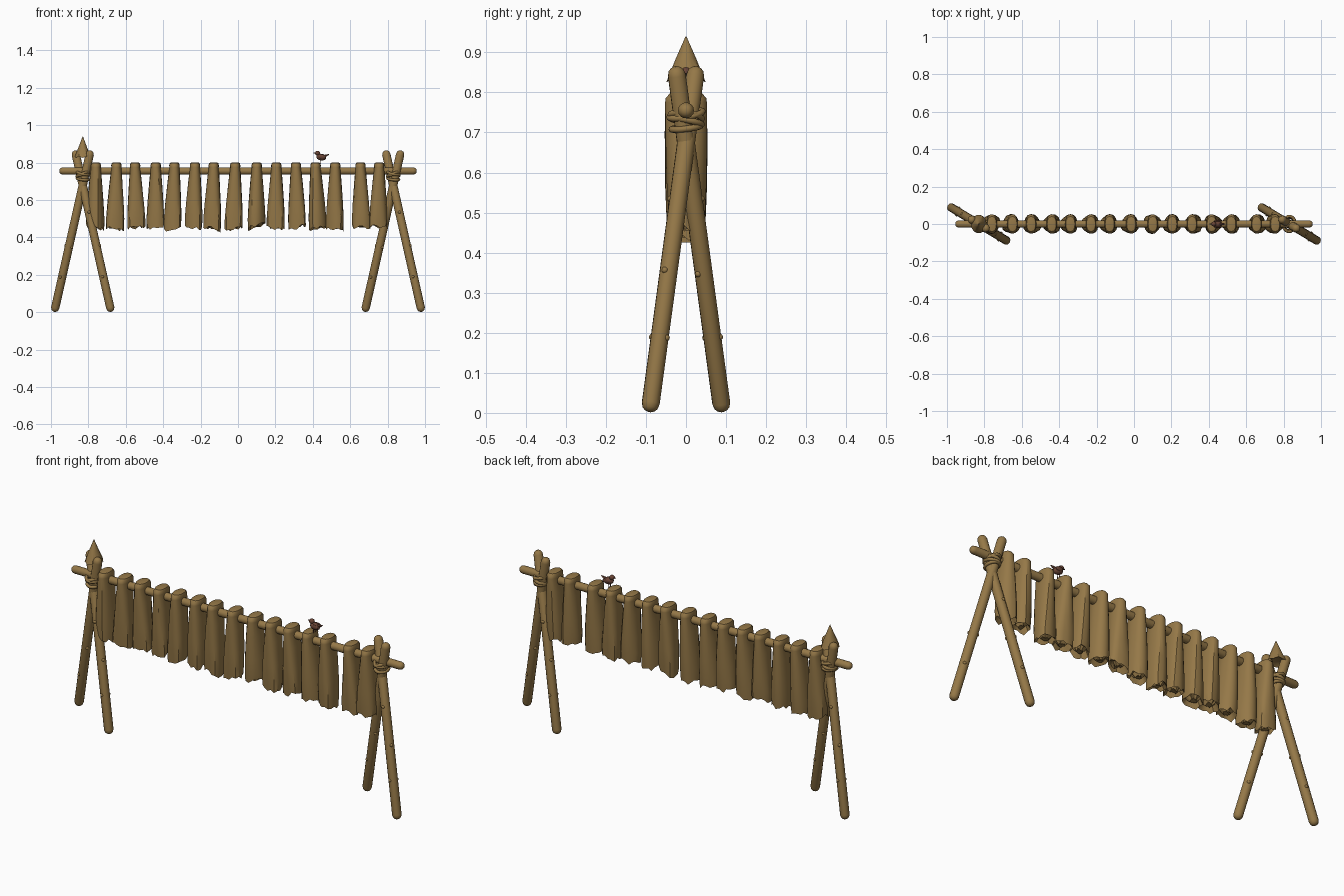
import bpy, bmesh, math, random
from mathutils import Vector, Matrix

if "Cube" in bpy.data.objects:
    bpy.data.objects.remove(bpy.data.objects["Cube"])

random.seed(7)


def material(name, rgb):
    m = bpy.data.materials.new(name)
    m.diffuse_color = (*rgb, 1)
    m.use_nodes = True
    m.node_tree.nodes["Principled BSDF"].inputs["Base Color"].default_value = m.diffuse_color
    return m


TAN = material("tan_brown", (0.30, 0.188, 0.064))
RUSSET = material("russet_brown", (0.14, 0.058, 0.036))


def finish(bm, name, mat, angle=40):
    bmesh.ops.recalc_face_normals(bm, faces=bm.faces)
    me = bpy.data.meshes.new(name)
    bm.to_mesh(me)
    bm.free()
    ob = bpy.data.objects.new(name, me)
    bpy.context.collection.objects.link(ob)
    me.materials.append(mat)
    bpy.ops.object.select_all(action='DESELECT')
    ob.select_set(True)
    bpy.context.view_layer.objects.active = ob
    bpy.ops.object.shade_smooth_by_angle(angle=math.radians(angle))
    return ob


def skin(bm, rings, cap_start=True, cap_end=True):
    """Bridge successive rings of points with quads."""
    loops = [[bm.verts.new(p) for p in r] for r in rings]
    n = len(loops[0])
    for a, b in zip(loops, loops[1:]):
        for i in range(n):
            j = (i + 1) % n
            bm.faces.new((a[i], a[j], b[j], b[i]))
    if cap_start:
        bm.faces.new(loops[0])
    if cap_end:
        bm.faces.new(loops[-1])
    return loops


def pole(name, a, b, r, knots=()):
    """Round-ended log from a to b with small knots along it."""
    a, b = Vector(a), Vector(b)
    d = (b - a).normalized()
    q = d.to_track_quat('Z', 'Y')
    prof = [(a, -math.cos(t) * r, math.sin(t) * r) for t in (0.25, 0.6, 1.0, math.pi / 2)]
    prof += [(b, math.cos(t) * r, math.sin(t) * r) for t in (math.pi / 2, 1.0, 0.6, 0.25)]
    rings = [[c + d * h + q @ Vector((math.cos(k * math.tau / 14) * s,
                                      math.sin(k * math.tau / 14) * s, 0))
              for k in range(14)] for c, h, s in prof]
    bm = bmesh.new()
    skin(bm, rings)
    for t, ang in knots:
        p = a.lerp(b, t) + q @ Vector((math.cos(ang), math.sin(ang), 0)) * r * 0.85
        bmesh.ops.create_icosphere(bm, subdivisions=2, radius=0.0085,
                                   matrix=Matrix.Translation(p))
    return finish(bm, name, TAN, 50)


def rope_ring(bm, centre, rx, ry, tilt_x, tilt_y, r=0.008):
    """Elliptical rope loop."""
    M = Matrix.Translation(centre) @ Matrix.Rotation(tilt_x, 4, 'X') @ Matrix.Rotation(tilt_y, 4, 'Y')
    rings = []
    for i in range(25):
        a = i * math.tau / 24
        c, s = math.cos(a), math.sin(a)
        rings.append([M @ Vector((c * (rx + r * math.cos(b)), s * (ry + r * math.cos(b)),
                                  r * math.sin(b)))
                      for b in [k * math.tau / 8 for k in range(8)]])
    skin(bm, rings, False, False)
    bmesh.ops.remove_doubles(bm, verts=bm.verts, dist=1e-5)


# Crossbar
pole("crossbar", (-0.936, 0, 0.755), (0.936, 0, 0.755), 0.02)

# Crossed legs and rope lashing at each end
for side, cx in (("left", -0.83), ("right", 0.83)):
    for s, nm in ((1, "a"), (-1, "b")):
        pole(f"{side}_leg_{nm}", (cx - 0.147 * s, 0.088 * s, 0.024),
             (cx + 0.037 * s, -0.023 * s, 0.843), 0.0225,
             ((0.2, 0.3), (0.2, 3.2), (0.4, 1.6), (0.4, 4.5), (0.62, 0.6)))
    bm = bmesh.new()
    for z, rx, ry, tx, ty in ((0.712, 0.030, 0.036, 0.12, 0.10), (0.728, 0.032, 0.040, -0.2, -0.12),
                              (0.745, 0.033, 0.042, 0.18, 0.22), (0.738, 0.034, 0.040, -0.1, -0.35)):
        rope_ring(bm, (cx, 0, z), rx, ry, tx, ty)
    finish(bm, f"{side}_lashing", TAN, 60)

# Pointed cap with a ragged skirt on the left frame
bm = bmesh.new()
rings = []
for z, r in ((0.94, 0.001), (0.885, 0.024), (0.833, 0.047), (0.838, 0.030)):
    rings.append([(-0.83 + 0.9 * r * math.cos(k * math.tau / 12), r * 1.05 * math.sin(k * math.tau / 12),
                   z - (0.008 * (k % 2) if r > 0.04 else 0)) for k in range(12)])
skin(bm, rings)
finish(bm, "pointed_cap", TAN, 35)

# Hanging cloth strips draped over the bar
N = 16
PROFILE = ((0.801, 0.014, 0.022), (0.798, 0.024, 0.040), (0.785, 0.028, 0.051), (0.775, 0.027, 0.052),
           (0.70, 0.034, 0.052), (0.58, 0.043, 0.050), (0.50, 0.047, 0.046), (0.455, 0.046, 0.042))


def cloth_strip(i, x):
    lean = random.uniform(-0.010, 0.010)
    twist = random.uniform(-0.25, 0.25)
    ph = random.uniform(0, math.tau)
    slant = random.uniform(-0.012, 0.012)
    drop = random.uniform(-0.006, 0.008)
    jag = [random.uniform(-0.016, 0.008) for _ in range(N)]

    def point(z, rx, ry, k, t):
        a = k * math.tau / N
        fold = 1 + 0.10 * t * math.cos(3 * a + ph)
        c, s = math.cos(a), math.sin(a)
        # slightly boxy section
        c = math.copysign(abs(c) ** 0.85, c) * rx * fold
        s = math.copysign(abs(s) ** 0.85, s) * ry * fold
        w = twist * t
        return Vector((x + lean * t + c * math.cos(w) - s * math.sin(w),
                       c * math.sin(w) + s * math.cos(w), z))

    rings = []
    for z, rx, ry in PROFILE:
        t = max(0, (0.775 - z) / 0.32)
        rings.append([point(z, rx, ry, k, t) for k in range(N)])
    # ragged hem, then the crumpled inside
    for k, p in enumerate(rings[-1]):
        p.z += drop + jag[k] + slant * math.cos(k * math.tau / N)
    for scale, up in ((0.7, 0.022), (0.35, 0.004)):
        rings.append([point(0.455 + up + drop + jag[(k * 3) % N] * 0.6,
                            0.046 * scale, 0.042 * scale, k, 1) for k in range(N)])
    bm = bmesh.new()
    skin(bm, rings)
    finish(bm, f"cloth_strip_{i}", TAN, 35)


XS = (-0.76, -0.65, -0.55, -0.44, -0.34, -0.23, -0.13, -0.015,
      0.10, 0.205, 0.31, 0.415, 0.52, 0.655, 0.755)
for i, x in enumerate(XS):
    cloth_strip(i + 1, x)

# Small bird perched on a strip, facing left
bm = bmesh.new()


def blob(loc, size, tilt=0):
    M = Matrix.Translation(loc) @ Matrix.Rotation(tilt, 4, 'Y') @ Matrix.Diagonal((*size, 1))
    bmesh.ops.create_uvsphere(bm, u_segments=12, v_segments=8, radius=1, matrix=M)


def spike(loc, r, length, rot):
    M = Matrix.Translation(loc) @ Matrix.Rotation(rot, 4, 'Y')
    bmesh.ops.create_cone(bm, segments=6, radius1=r, radius2=r * 0.25, depth=length,
                          cap_ends=True, matrix=M)


blob((0.445, 0, 0.829), (0.027, 0.018, 0.018), 0.15)       # body
blob((0.426, 0, 0.850), (0.014, 0.013, 0.013))             # head
spike((0.410, 0, 0.851), 0.005, 0.014, -math.pi / 2)       # beak
spike((0.472, 0, 0.838), 0.010, 0.032, math.radians(70))   # tail
for s in (-1, 1):
    blob((0.449, 0.016 * s, 0.832), (0.022, 0.005, 0.011), 0.1)   # wing
    spike((0.440, 0.007 * s, 0.806), 0.003, 0.02, 0)              # foot
finish(bm, "small_bird", RUSSET, 40)
